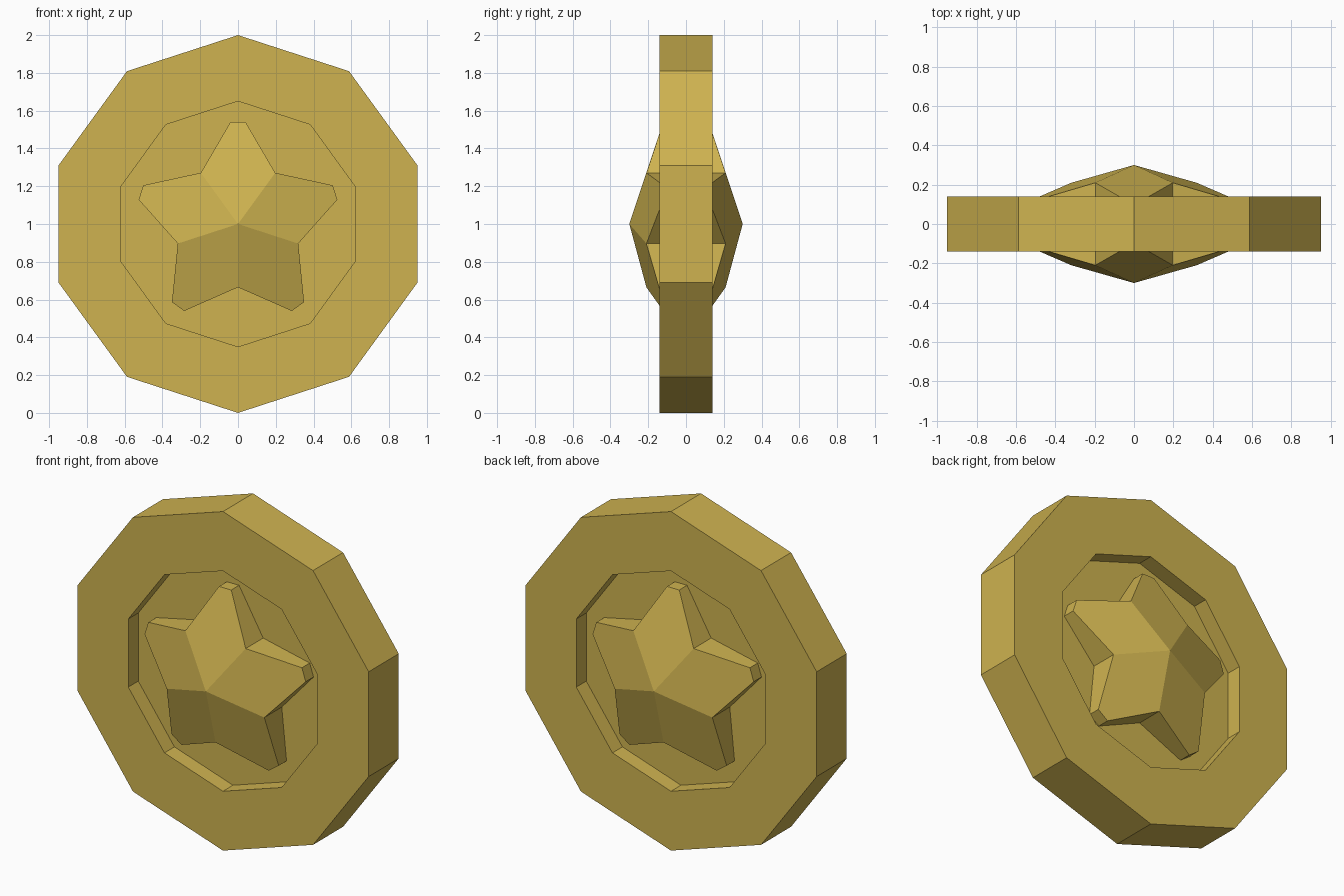
import bpy, bmesh
from math import sin, cos, pi

if "Cube" in bpy.data.objects:
    bpy.data.objects.remove(bpy.data.objects["Cube"])

gold = bpy.data.materials.new("gold")
gold.diffuse_color = (0.62, 0.45, 0.08, 1)
gold.use_nodes = True
gold.node_tree.nodes["Principled BSDF"].inputs["Base Color"].default_value = gold.diffuse_color
FLOOR = -0.047  # recess floor depth


def finish(bm, name):
    # Make the front half an object and mirror it to the back
    bmesh.ops.recalc_face_normals(bm, faces=bm.faces)
    me = bpy.data.meshes.new(name)
    bm.to_mesh(me)
    bm.free()
    me.materials.append(gold)
    ob = bpy.data.objects.new(name, me)
    bpy.context.collection.objects.link(ob)
    ob.location.z = 1
    mod = ob.modifiers.new("back", 'MIRROR')
    mod.use_axis = (False, True, False)
    mod.merge_threshold = 0.0005
    return ob


def bridge(bm, a, b):
    n = len(a)
    for i in range(n):
        j = (i + 1) % n
        bm.faces.new((a[i], a[j], b[j], b[i]))


# Ten-sided coin: rim, face, recess wall, recess floor
bm = bmesh.new()
rings = []
for r, y in ((1, 0), (1, -0.14), (0.65, -0.14), (0.65, FLOOR)):
    rings.append([bm.verts.new((r * sin(k * pi / 5), y, r * cos(k * pi / 5)))
                  for k in range(10)])
for a, b in zip(rings, rings[1:]):
    bridge(bm, a, b)
bm.faces.new(rings[-1])
finish(bm, "coin")

# Raised star with blunt tips, each arm one flat sloping facet
bm = bmesh.new()
hub = bm.verts.new((0, -0.3, 0))
rim = []
for k in range(5):
    t = k * 2 * pi / 5
    for u, v in ((-0.04, 0.54), (0.04, 0.54), (0.197, 0.271)):
        x, z = u * cos(t) + v * sin(t), v * cos(t) - u * sin(t)
        rim.append(bm.verts.new((x, -0.3 + v / 3, z)))
base = [bm.verts.new((v.co.x, FLOOR, v.co.z)) for v in rim]
bridge(bm, rim, base)
for k in range(5):
    i = 3 * k
    bm.faces.new((hub, rim[i - 1], rim[i], rim[i + 1], rim[i + 2]))
finish(bm, "star")
